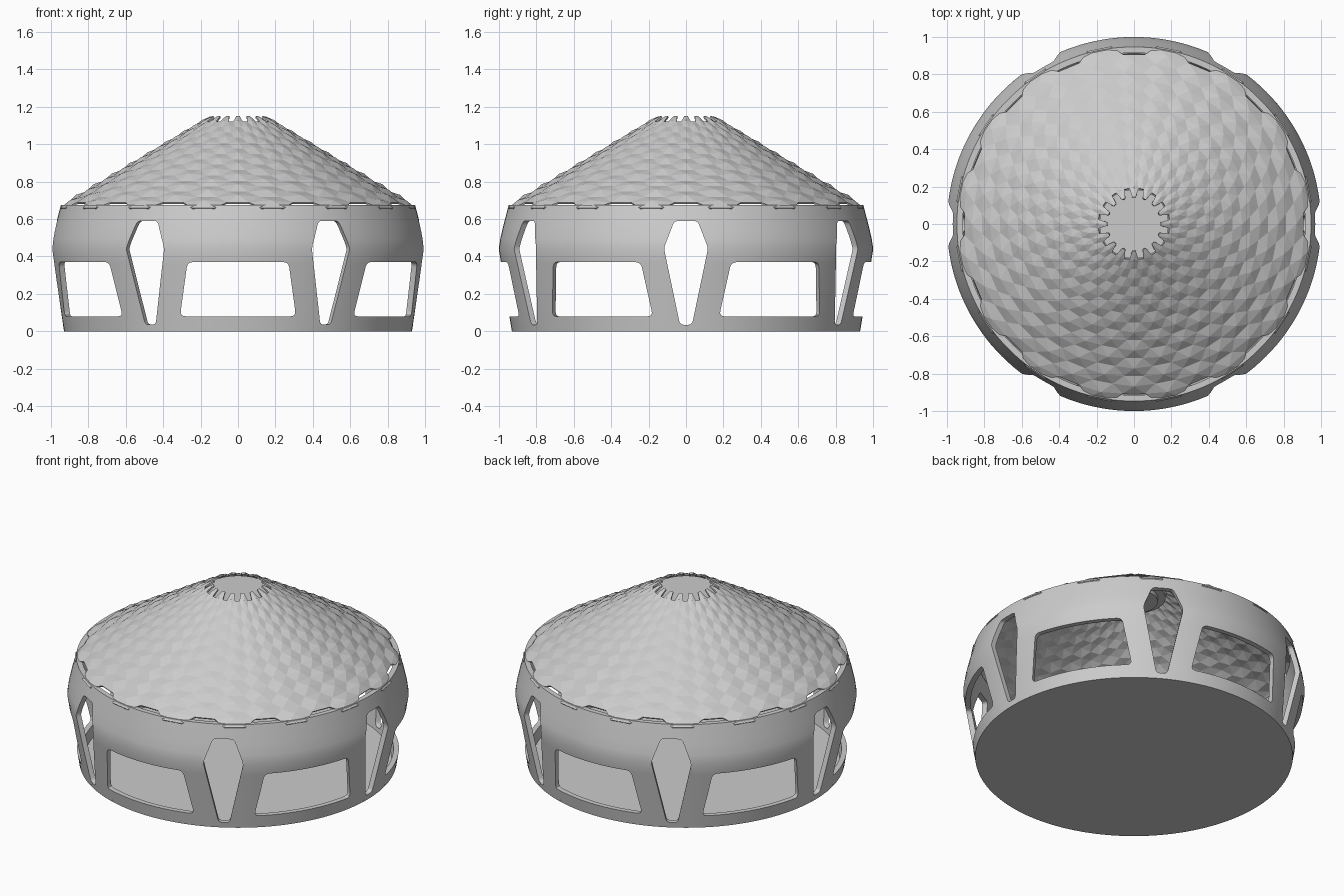
import bpy, bmesh
from math import sin, cos, pi, radians
from mathutils import Vector

if "Cube" in bpy.data.objects:
    bpy.data.objects.remove(bpy.data.objects["Cube"])


def finish(bm, name, smooth=None):
    bmesh.ops.recalc_face_normals(bm, faces=bm.faces[:])
    me = bpy.data.meshes.new(name)
    bm.to_mesh(me)
    bm.free()
    ob = bpy.data.objects.new(name, me)
    bpy.context.collection.objects.link(ob)
    for o in bpy.context.selected_objects:
        o.select_set(False)
    bpy.context.view_layer.objects.active = ob
    ob.select_set(True)
    if smooth:
        bpy.ops.object.shade_smooth_by_angle(angle=radians(smooth))
    return ob


def revolve(profile, name, closed, segs=144, smooth=None):
    """Spin (radius, z) points about z; open profiles get end caps."""
    bm = bmesh.new()
    rings = [[bm.verts.new((r * cos(2 * pi * i / segs), r * sin(2 * pi * i / segs), z))
              for i in range(segs)] for r, z in profile]
    pairs = list(zip(rings, rings[1:]))
    if closed:
        pairs.append((rings[-1], rings[0]))
    else:
        bm.faces.new(rings[0])
        bm.faces.new(rings[-1])
    for a, b in pairs:
        for i in range(segs):
            j = (i + 1) % segs
            bm.faces.new((a[i], a[j], b[j], b[i]))
    return finish(bm, name, smooth)


def rounded(points, rad, steps=4):
    """Round the corners of a 2D outline."""
    out = []
    n = len(points)
    for i in range(n):
        p, a, b = (Vector(points[k]) for k in (i, i - 1, (i + 1) % n))
        s = p + (a - p).normalized() * rad
        e = p + (b - p).normalized() * rad
        for k in range(steps + 1):
            t = k / steps
            out.append(s * (1 - t) ** 2 + p * 2 * t * (1 - t) + e * t * t)
    return out


def add_prism(bm, outline, ang, r0=0.78, r1=1.12):
    """Extrude a wall outline (sideways, z) outward along an angle."""
    d, t = Vector((cos(ang), sin(ang), 0)), Vector((-sin(ang), cos(ang), 0))
    lo, hi = ([bm.verts.new(d * r + t * p.x + Vector((0, 0, p.y))) for p in outline]
              for r in (r0, r1))
    bm.faces.new(lo)
    bm.faces.new(hi)
    for i in range(len(lo)):
        j = (i + 1) % len(lo)
        bm.faces.new((lo[i], lo[j], hi[j], hi[i]))


# Wall ring: flares out to mid height, then leans in
outer = [(0.93, 0.0), (0.943, 0.08), (0.965, 0.22), (0.988, 0.365), (1.0, 0.44),
         (0.992, 0.495), (0.977, 0.56), (0.947, 0.675)]
inner = [(r - 0.032, z) for r, z in reversed(outer)]
wall = revolve(outer + inner, "wall", True)

# Window cutters: six wide trapezoids and six kite openings
trapezoid = rounded([(-0.31, 0.08), (0.31, 0.08), (0.27, 0.37), (-0.27, 0.37)], 0.03)
kite = rounded([(-0.032, 0.035), (0.032, 0.035), (0.118, 0.445), (0.062, 0.59),
                (-0.062, 0.59), (-0.118, 0.445)], 0.022)
bm = bmesh.new()
for k in range(6):
    add_prism(bm, trapezoid, radians(-90 + 60 * k))
    add_prism(bm, kite, radians(60 * k))
cutter = finish(bm, "window_cutter")
cutter.hide_render = True
mod = wall.modifiers.new("windows", 'BOOLEAN')
mod.operation = 'DIFFERENCE'
mod.solver = 'EXACT'
mod.object = cutter
bpy.ops.object.select_all(action='DESELECT')
bpy.context.view_layer.objects.active = wall
wall.select_set(True)
bpy.ops.object.modifier_apply(modifier=mod.name)
bpy.data.objects.remove(cutter)
bpy.ops.object.shade_smooth_by_angle(angle=radians(25))

# Floor disc
revolve([(0.93, 0.0), (0.932, 0.012)], "floor", False, smooth=30)

# Cone roof of raised hexagonal tiles in staggered columns
PAIRS, ROWS = 16, 8
step = pi / PAIRS
h = 1 / (ROWS + 0.5)


def cone(theta, t, lift=0.0):
    r = 0.957 + (0.145 - 0.957) * t + lift * 0.51
    z = 0.66 + (1.15 - 0.66) * t + lift * 0.86
    return Vector((r * cos(theta), r * sin(theta), z))


bm = bmesh.new()
for c in range(2 * PAIRS):
    th = -pi / 2 + (c + 1) * step
    for row in range(ROWS):
        t = (row + 0.5 + 0.5 * (c % 2)) * h
        rim = [bm.verts.new(cone(th + a * step, t + b * h)) for a, b in
               ((-1/3, -.5), (1/3, -.5), (2/3, 0), (1/3, .5), (-1/3, .5), (-2/3, 0))]
        peak = bm.verts.new(cone(th, t, 0.014 - 0.007 * t))
        for i in range(6):
            bm.faces.new((rim[i], rim[(i + 1) % 6], peak))
bmesh.ops.remove_doubles(bm, verts=bm.verts[:], dist=0.0005)
roof = finish(bm, "roof_tiles")
if sum(p.normal.z for p in roof.data.polygons) < 0:
    roof.data.flip_normals()
sol = roof.modifiers.new("thickness", 'SOLIDIFY')
sol.thickness = 0.01
sol.offset = -1

# Stepped hub closing the roof opening
revolve([(0.14, 1.05), (0.14, 1.075), (0.185, 1.075), (0.185, 1.11)],
        "roof_hub", False, segs=64, smooth=30)
